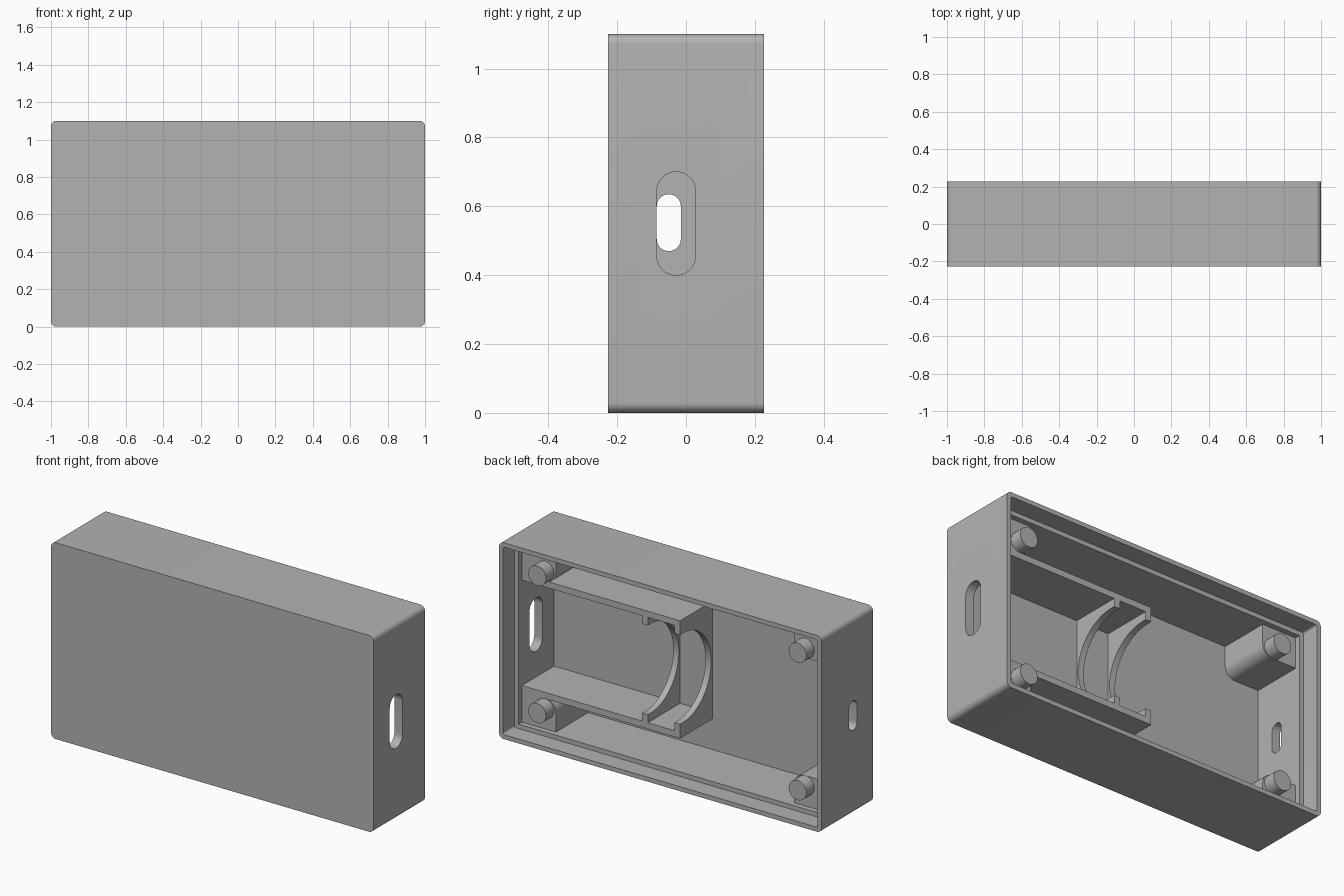
import bpy, bmesh
from math import pi, sin, cos, radians

cube = bpy.data.objects.get("Cube")
if cube:
    bpy.data.objects.remove(cube, do_unlink=True)

grey = bpy.data.materials.new("plain grey")
grey.use_nodes = True
COLOUR = (0.45, 0.45, 0.45, 1)
grey.diffuse_color = COLOUR
grey.node_tree.nodes["Principled BSDF"].inputs["Base Color"].default_value = COLOUR

MID = 0.55       # height of the centre line
BACK = 0.227     # half depth of the case
FLOOR = -0.19    # inner face of the front panel
SHELF = 0.095    # back edge of rails, ribs and corner blocks


def prism(name, outline, lo, hi, axis="y"):
    """Extrude an outline along y (points are x, z) or along x (points are y, z)."""
    bm = bmesh.new()
    place = (lambda u, v, w: (u, w, v)) if axis == "y" else (lambda u, v, w: (w, u, v))
    a, b = [[bm.verts.new(place(u, v, w)) for u, v in outline] for w in (lo, hi)]
    bm.faces.new(a)
    bm.faces.new(b)
    for i in range(len(a)):
        j = (i + 1) % len(a)
        bm.faces.new((a[i], a[j], b[j], b[i]))
    bmesh.ops.recalc_face_normals(bm, faces=bm.faces)
    mesh = bpy.data.meshes.new(name)
    bm.to_mesh(mesh)
    bm.free()
    mesh.materials.append(grey)
    obj = bpy.data.objects.new(name, mesh)
    bpy.context.collection.objects.link(obj)
    return obj


def arc(cu, cv, r, start, end, steps=8):
    angles = [start + (end - start) * i / steps for i in range(steps + 1)]
    return [(cu + r * cos(t), cv + r * sin(t)) for t in angles]


def rounded(u0, u1, v0, v1, r):
    """Rectangle with rounded corners."""
    centres = [(u1 - r, v1 - r), (u0 + r, v1 - r), (u0 + r, v0 + r), (u1 - r, v0 + r)]
    pts = []
    for i, (u, v) in enumerate(centres):
        pts += arc(u, v, r, i * pi / 2, (i + 1) * pi / 2)
    return pts


def slot(u0, u1, v0, v1):
    r = (u1 - u0) / 2
    u = u0 + r
    return arc(u, v1 - r, r, 0, pi, 16) + arc(u, v0 + r, r, pi, 2 * pi, 16)


def box(u0, u1, v0, v1):
    return [(u0, v0), (u1, v0), (u1, v1), (u0, v1)]


def cut(target, cutter):
    mod = target.modifiers.new("cut", "BOOLEAN")
    mod.operation, mod.solver, mod.object = "DIFFERENCE", "EXACT", cutter
    bpy.context.view_layer.objects.active = target
    bpy.ops.object.modifier_apply(modifier=mod.name)
    bpy.data.objects.remove(cutter, do_unlink=True)


# Case: open at the back, with a step for a lid and a slot in each end
case = prism("case", rounded(-1, 1, 0, 1.1, 0.03), -BACK, BACK)
cut(case, prism("cavity", box(-0.95, 0.95, 0.05, 1.05), FLOOR, 0.3))
cut(case, prism("lid_step", rounded(-0.975, 0.975, 0.025, 1.075, 0.012), 0.125, 0.3))
cut(case, prism("large_slot", slot(-0.085, 0.028, 0.40, 0.70), 0.9, 1.1, "x"))
cut(case, prism("small_slot", slot(-0.085, -0.015, 0.47, 0.635), -1.1, -0.9, "x"))
parts = [case]

# Corner blocks with a locating post on each
for sx, side in ((1, "left"), (-1, "right")):
    for sz, level in ((1, "upper"), (-1, "lower")):
        outline = [(0.955, 0.33), (0.955, 0.505), (0.74, 0.505)]
        outline += arc(0.80, 0.39, 0.06, pi, 1.5 * pi)
        outline = [(sx * x, MID + sz * z) for x, z in outline]
        parts.append(prism(f"{level}_{side}_block", outline, FLOOR - 0.01, SHELF))
        post = arc(sx * 0.807, MID + sz * 0.385, 0.055, 0, 2 * pi, 32)[:-1]
        parts.append(prism(f"{level}_{side}_post", post, SHELF - 0.02, 0.165))

# Rails along the compartment
for sz, level in ((1, "upper"), (-1, "lower")):
    z0, z1 = sorted((MID + sz * 0.295, MID + sz * 0.33))
    parts.append(prism(f"{level}_rail", box(-0.03, 0.955, z0, z1), FLOOR - 0.01, SHELF))

# Cradle ribs with a half-round cut
cradle = [(SHELF, MID - 0.295), (FLOOR - 0.01, MID - 0.295),
          (FLOOR - 0.01, MID + 0.295), (SHELF, MID + 0.295), (SHELF, MID + 0.25)]
cradle += arc(0.07, MID, 0.25, pi / 2, 1.5 * pi, 40) + [(SHELF, MID - 0.25)]
for name, x in (("end_rib", -0.03), ("middle_rib", 0.17)):
    parts.append(prism(name, cradle, x, x + 0.035, "x"))

# Smooth the rounded faces only
bpy.ops.object.select_all(action="DESELECT")
for part in parts:
    part.select_set(True)
bpy.context.view_layer.objects.active = case
bpy.ops.object.shade_smooth_by_angle(angle=radians(30))
